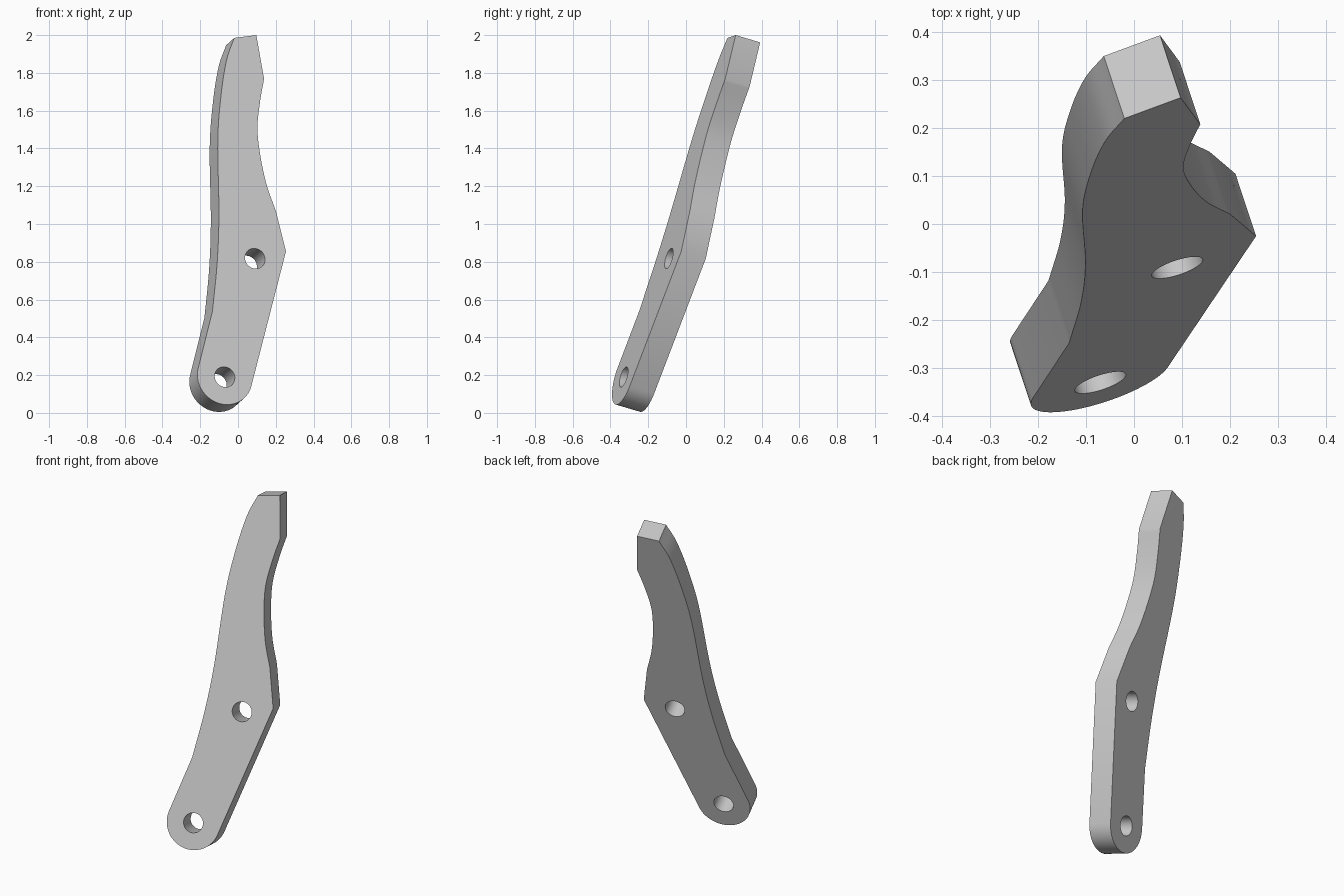
import bpy, bmesh, math
from mathutils import Vector, Matrix

cube = bpy.data.objects.get("Cube")
if cube:
    bpy.data.objects.remove(cube, do_unlink=True)

# Tilted plane of the plate: across, up and out of its front face
normal = Vector((-0.331, 1, -0.297)).normalized()
across = Vector((1, 0.331, 0)).normalized()
up = across.cross(normal)
THICK = 0.142
PIVOT = Vector((-0.07, -0.33, 0.19))
END_R, HOLE_R = 0.152, 0.056


def to_plate(x, z):
    """Front-face position (x, z) turned into plate coordinates."""
    w = (z - PIVOT.z) / up.z
    return Vector(((x - PIVOT.x - up.x * w) / across.x, w))


def smooth_path(points, steps=8):
    """Catmull-Rom path through the points."""
    p = [2 * points[0] - points[1]] + points + [2 * points[-1] - points[-2]]
    out = []
    for a, b, c, d in zip(p, p[1:], p[2:], p[3:]):
        for i in range(steps):
            t = i / steps
            out.append(0.5 * (2 * b + (c - a) * t + (2 * a - 5 * b + 4 * c - d) * t**2
                              + (3 * b - a - 3 * c + d) * t**3))
    return out + [points[-1]]


def arc(centre, radius, start, end, count):
    return [centre + radius * Vector((math.cos(a), math.sin(a)))
            for a in (start + (end - start) * i / count for i in range(count + 1))]


def tangent_angle(point, side):
    """Angle on the rounded end where a line from the point touches it."""
    return math.atan2(point.y, point.x) + side * math.acos(END_R / point.length)


# Outline: curved left edge, blunt tip, hollow right edge, rounded lower end
left_edge = [to_plate(*p) for p in [(-0.135, 0.54), (-0.11, 0.80), (-0.101, 1.06), (-0.107, 1.44),
                                    (-0.09, 1.68), (-0.06, 1.87), (-0.02, 1.985)]]
right_edge = [to_plate(*p) for p in [(0.138, 1.768), (0.117, 1.65), (0.103, 1.51), (0.117, 1.37),
                                     (0.151, 1.21), (0.2, 1.07)]]
tip = to_plate(0.097, 2.0)
elbow = to_plate(0.254, 0.855)
lower_end = arc(Vector((0, 0)), END_R, tangent_angle(elbow, -1),
                tangent_angle(left_edge[0], 1) - 2 * math.pi, 32)
outline = smooth_path(left_edge) + [tip] + smooth_path(right_edge) + [elbow] + lower_end

# Two round through-holes
holes = [arc(c, HOLE_R, 0, 2 * math.pi, 32)[:-1]
         for c in (Vector((0, 0)), to_plate(0.09, 0.817))]

# Filled profile extruded to the plate thickness
profile = bpy.data.curves.new("plate_profile", "CURVE")
profile.dimensions = "2D"
profile.fill_mode = "BOTH"
profile.extrude = THICK / 2
for loop in [outline] + holes:
    spline = profile.splines.new("POLY")
    spline.points.add(len(loop) - 1)
    for point, co in zip(spline.points, loop):
        point.co = (co.x, co.y, 0, 1)
    spline.use_cyclic_u = True
helper = bpy.data.objects.new("plate_profile", profile)
bpy.context.collection.objects.link(helper)
bpy.context.view_layer.update()
mesh = bpy.data.meshes.new_from_object(
    helper.evaluated_get(bpy.context.evaluated_depsgraph_get()))
bpy.data.objects.remove(helper, do_unlink=True)

# Tilt into place and weld the caps to the walls
frame = Matrix((across, up, -normal)).transposed().to_4x4()
mesh.transform(Matrix.Translation(PIVOT + normal * THICK / 2) @ frame)
bm = bmesh.new()
bm.from_mesh(mesh)
bmesh.ops.remove_doubles(bm, verts=bm.verts, dist=0.0001)
bmesh.ops.recalc_face_normals(bm, faces=bm.faces)
bm.to_mesh(mesh)
bm.free()

# Plain grey metal
grey = bpy.data.materials.new("grey_metal")
grey.use_nodes = True
colour = (0.6, 0.6, 0.6, 1)
grey.diffuse_color = colour
grey.node_tree.nodes["Principled BSDF"].inputs["Base Color"].default_value = colour
mesh.materials.clear()
mesh.materials.append(grey)

plate = bpy.data.objects.new("lever_plate", mesh)
bpy.context.collection.objects.link(plate)
bpy.ops.object.select_all(action="DESELECT")
plate.select_set(True)
bpy.context.view_layer.objects.active = plate
bpy.ops.object.shade_smooth_by_angle(angle=math.radians(32))
